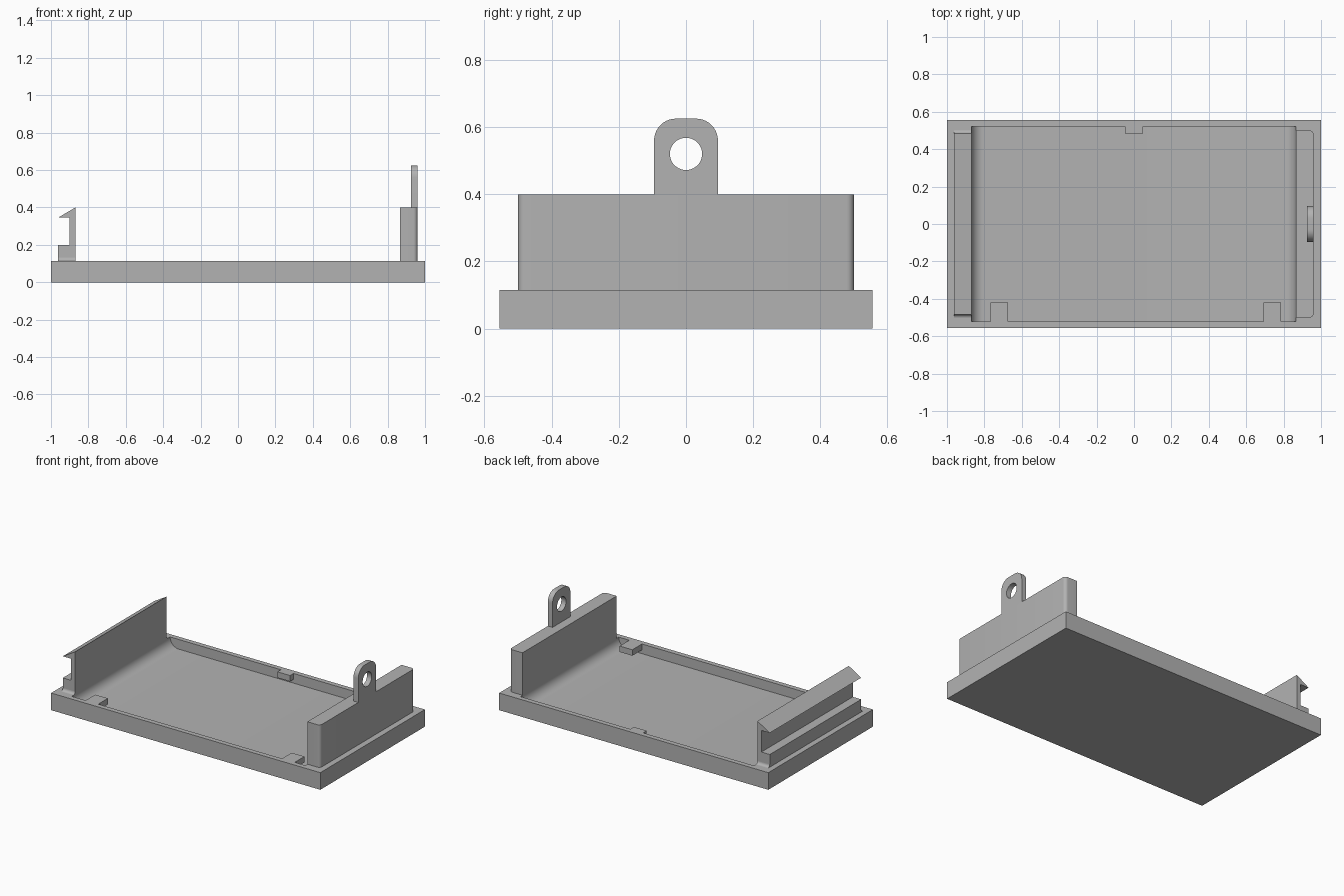
import bpy, bmesh, math
from mathutils import Vector

if "Cube" in bpy.data.objects:
    bpy.data.objects.remove(bpy.data.objects["Cube"], do_unlink=True)

GREY = (0.45, 0.45, 0.45, 1)
grey = bpy.data.materials.new("plain grey")
grey.diffuse_color = GREY
grey.use_nodes = True
grey.node_tree.nodes["Principled BSDF"].inputs["Base Color"].default_value = GREY

RIM, FLOOR = 0.115, 0.05      # heights of the tray rim and its floor
IN_L, IN_R, IN_Y = -0.87, 0.865, 0.522


def arc(cx, cy, r, start, end, n=10):
    """Points on a circular arc, angles in degrees."""
    angles = [math.radians(start + (end - start) * i / n) for i in range(n + 1)]
    return [(cx + r * math.cos(a), cy + r * math.sin(a)) for a in angles]


def prism(name, outline, axis, low, high):
    """Extrude a 2D outline along an axis from low to high."""
    place = {"x": lambda u, v, w: (w, u, v),
             "y": lambda u, v, w: (u, w, v),
             "z": lambda u, v, w: (u, v, w)}[axis]
    bm = bmesh.new()
    face = bm.faces.new([bm.verts.new(place(u, v, low)) for u, v in outline])
    out = bmesh.ops.extrude_face_region(bm, geom=[face])
    moved = [g for g in out["geom"] if isinstance(g, bmesh.types.BMVert)]
    bmesh.ops.translate(bm, verts=moved, vec=Vector(place(0, 0, high - low)))
    bmesh.ops.recalc_face_normals(bm, faces=bm.faces)
    mesh = bpy.data.meshes.new(name)
    bm.to_mesh(mesh)
    bm.free()
    mesh.materials.append(grey)
    obj = bpy.data.objects.new(name, mesh)
    bpy.context.collection.objects.link(obj)
    return obj


def rect(u0, u1, v0, v1):
    return [(u0, v0), (u1, v0), (u1, v1), (u0, v1)]


def activate(obj):
    bpy.ops.object.select_all(action="DESELECT")
    obj.select_set(True)
    bpy.context.view_layer.objects.active = obj


def cut(obj, cutter):
    cutter.hide_render = True
    mod = obj.modifiers.new("cut", "BOOLEAN")
    mod.operation = "DIFFERENCE"
    mod.solver = "EXACT"
    mod.object = cutter
    activate(obj)
    bpy.ops.object.modifier_apply(modifier=mod.name)
    bpy.data.objects.remove(cutter, do_unlink=True)


def smooth(obj):
    activate(obj)
    bpy.ops.object.shade_smooth_by_angle(angle=math.radians(30))


# Tray with a recess that curves up at both ends
tray = prism("tray", rect(-1, 1, -0.555, 0.555), "z", 0, RIM)
r = RIM - FLOOR
recess = (arc(IN_L + r, RIM, r, 180, 270) + arc(IN_R - r, RIM, r, 270, 360)
          + [(IN_R, 0.2), (IN_L, 0.2)])
cut(tray, prism("recess_cutter", recess, "y", -IN_Y, IN_Y))
smooth(tray)

# Small catches under the rim
for name, x, y0, y1 in (("front_right_tab", -0.72, -IN_Y, -0.42),
                        ("front_left_tab", 0.74, -IN_Y, -0.42),
                        ("back_tab", 0, 0.485, IN_Y)):
    prism(name, rect(x - 0.047, x + 0.047, y0, y1), "z", 0.075, RIM)

# Hooked end wall
hook = [(-0.962, RIM), (IN_L, RIM), (IN_L, 0.4), (-0.962, 0.345),
        (-0.9, 0.345), (-0.9, 0.2), (-0.962, 0.2)]
prism("hook_wall", hook, "y", -0.485, 0.485)

# Curved fillets at the foot of the hook wall
f = 0.018
for side, name in ((-1, "front_hook_fillet"), (1, "back_hook_fillet")):
    curve = [(0.485, RIM)] + arc(0.485 + f, RIM + f, f, 270, 180, 6)
    smooth(prism(name, [(side * y, z) for y, z in curve], "x", -0.962, IN_L))

# Plain end wall with rounded outer corners
c, out_x = 0.022, 0.96
wall = ([(IN_R, -0.5)] + arc(out_x - c, -0.5 + c, c, 270, 360, 6)
        + arc(out_x - c, 0.5 - c, c, 0, 90, 6) + [(IN_R, 0.5)])
smooth(prism("end_wall", wall, "z", RIM, 0.4))

# Lug with a round hole
w, top, k = 0.095, 0.625, 0.065
lug_outline = ([(-w, 0.4), (w, 0.4)] + arc(w - k, top - k, k, 0, 90)
               + arc(k - w, top - k, k, 90, 180))
lug = prism("lug", lug_outline, "x", 0.925, out_x)
hole = arc(0, 0.52, 0.048, 0, 360, 40)[:-1]
cut(lug, prism("hole_cutter", hole, "x", 0.85, 1.05))
smooth(lug)
